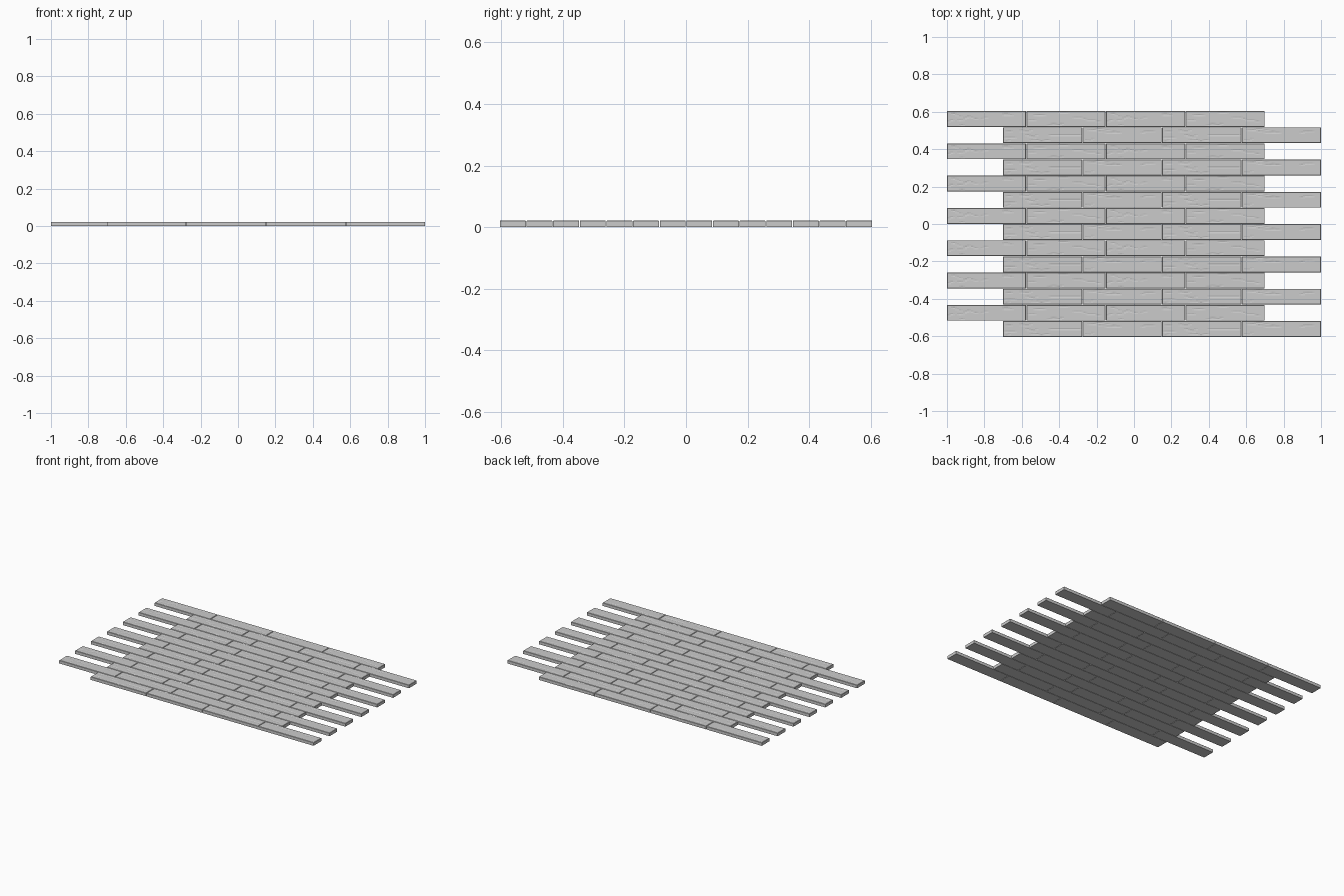
import bpy, bmesh, random

if "Cube" in bpy.data.objects:
    bpy.data.objects.remove(bpy.data.objects["Cube"])

ROWS, PER_ROW = 14, 4
PITCH_X, PITCH_Y = 0.4255, 1.21 / 14
LENGTH, WIDTH, HEIGHT = 0.4225, 0.0838, 0.022
NX, NY = 42, 14
BEVEL = 0.0018


def plank_mesh(name, seed, long_crack):
    """Solid plank with eased upper edges and shallow grain cracks."""
    rng = random.Random(seed)

    # grain cracks: short runs of lowered points along the plank
    dents = {}
    for _ in range(9):
        i, j = rng.randint(2, NX - 9), rng.randint(2, NY - 2)
        for k in range(rng.randint(2, 7)):
            dents[(i + k, j)] = rng.uniform(0.0008, 0.0018)
            if rng.random() < 0.2:
                j = max(2, min(NY - 2, j + rng.choice((-1, 1))))
    if long_crack:
        for i in range(NX - 17, NX - 1):
            dents[(i, NY // 2)] = 0.0018

    def coord(k, n, size):
        # outermost strip is the narrow eased edge
        if k in (0, n):
            return (-0.5 if k == 0 else 0.5) * size
        return -size / 2 + BEVEL + (size - 2 * BEVEL) * (k - 1) / (n - 2)

    bm = bmesh.new()
    grid = []
    for i in range(NX + 1):
        col = []
        for j in range(NY + 1):
            edge = i in (0, NX) or j in (0, NY)
            z = HEIGHT - (BEVEL if edge else dents.get((i, j), 0))
            col.append(bm.verts.new((coord(i, NX, LENGTH), coord(j, NY, WIDTH), z)))
        grid.append(col)
    for i in range(NX):
        for j in range(NY):
            bm.faces.new((grid[i][j], grid[i + 1][j], grid[i + 1][j + 1], grid[i][j + 1]))

    # sides and underside
    rim = [e for e in bm.edges if e.is_boundary]
    out = bmesh.ops.extrude_edge_only(bm, edges=rim)["geom"]
    for v in out:
        if isinstance(v, bmesh.types.BMVert):
            v.co.z = 0
    bmesh.ops.contextual_create(bm, geom=[e for e in out if isinstance(e, bmesh.types.BMEdge)])
    bmesh.ops.recalc_face_normals(bm, faces=bm.faces[:])
    mesh = bpy.data.meshes.new(name)
    bm.to_mesh(mesh)
    bm.free()
    return mesh


# two alternating plank patterns for each kind of row
variants = [[plank_mesh(f"plank_{r}{p}", 10 * r + p + 1, r == 0 and p == 0)
             for p in range(2)] for r in range(2)]

# staggered rows: even rows sit to the right, odd rows to the left
for row in range(ROWS):
    start = -0.7 if row % 2 == 0 else -1.0
    y = (row - (ROWS - 1) / 2) * PITCH_Y
    for n in range(PER_ROW):
        ob = bpy.data.objects.new(f"floor_plank_{row + 1}_{n + 1}", variants[row % 2][n % 2])
        ob.location = (start + LENGTH / 2 + n * PITCH_X, y, 0)
        bpy.context.collection.objects.link(ob)
